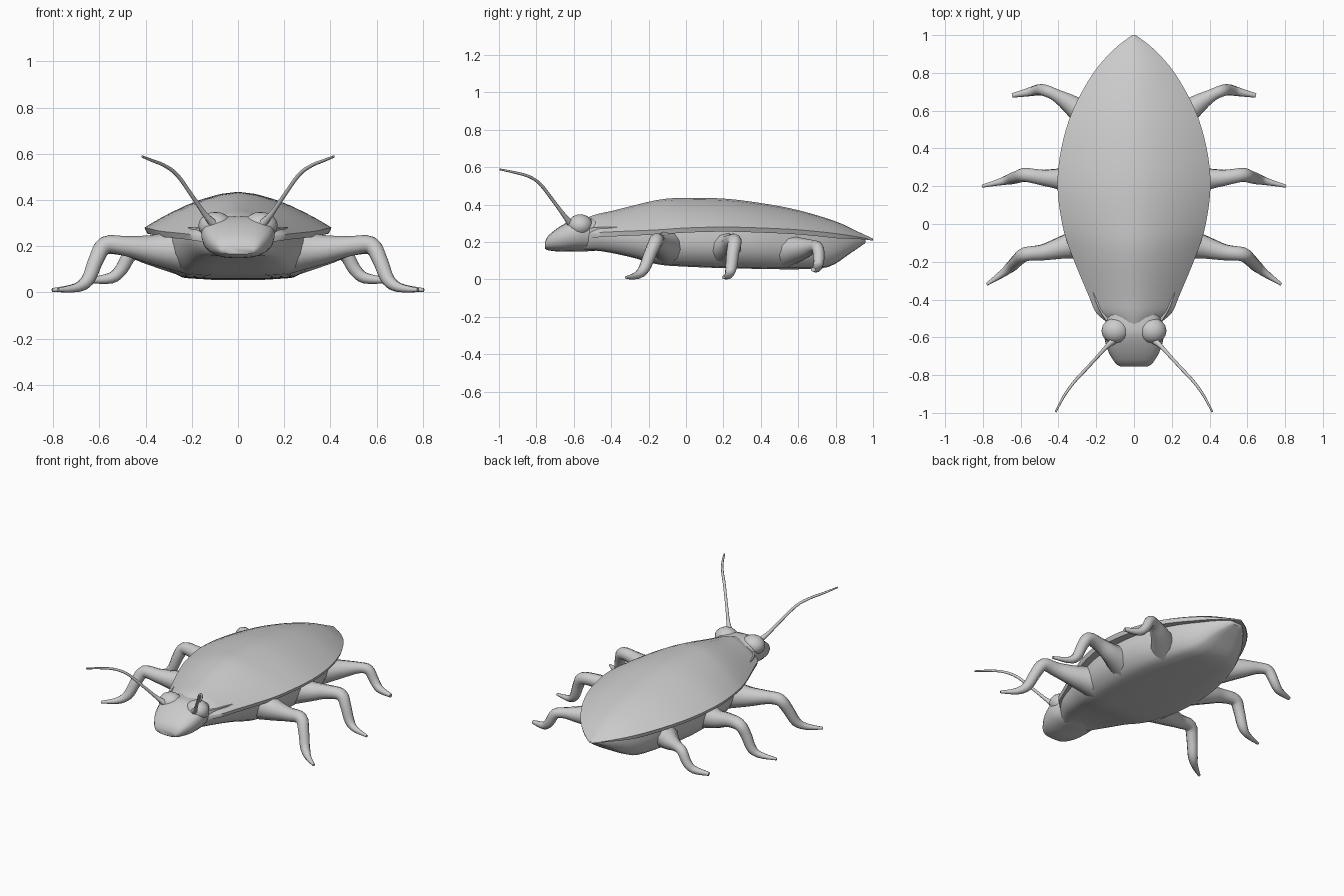
import bpy, bmesh, math
from mathutils import Vector

cube = bpy.data.objects.get("Cube")
if cube:
    bpy.data.objects.remove(cube)

grey = bpy.data.materials.new("shell_grey")
grey.use_nodes = True
colour = (0.6, 0.6, 0.6, 1)
grey.diffuse_color = colour
grey.node_tree.nodes["Principled BSDF"].inputs["Base Color"].default_value = colour


def smooth(rows, steps):
    """Pass a smooth path through rows of numbers."""
    rows = [Vector(r) for r in rows]
    out = []
    for i in range(len(rows) - 1):
        a, b = rows[i], rows[i + 1]
        before, after = rows[max(i - 1, 0)], rows[min(i + 2, len(rows) - 1)]
        for s in range(steps):
            t = s / steps
            ta, tb = (b - before) / 2, (after - a) / 2
            out.append(a * (2*t**3 - 3*t*t + 1) + ta * (t**3 - 2*t*t + t)
                       + b * (3*t*t - 2*t**3) + tb * (t**3 - t*t))
    return out + [rows[-1]]


def skin(name, rings, angle=50):
    """Join equal rings of points into a closed smooth surface."""
    bm = bmesh.new()
    loops = [[bm.verts.new(p) for p in ring] for ring in rings]
    n = len(loops[0])
    for a, b in zip(loops, loops[1:]):
        for i in range(n):
            j = (i + 1) % n
            bm.faces.new((a[i], a[j], b[j], b[i]))
    bm.faces.new(loops[0])
    bm.faces.new(loops[-1])
    bmesh.ops.recalc_face_normals(bm, faces=bm.faces[:])
    mesh = bpy.data.meshes.new(name)
    bm.to_mesh(mesh)
    bm.free()
    mesh.materials.append(grey)
    obj = bpy.data.objects.new(name, mesh)
    bpy.context.collection.objects.link(obj)
    bpy.ops.object.select_all(action='DESELECT')
    obj.select_set(True)
    bpy.context.view_layer.objects.active = obj
    bpy.ops.object.shade_smooth_by_angle(angle=math.radians(angle))
    return obj


def tube(name, stations, sides, side):
    """Round limb through (x, y, z, radius) stations, mirrored by side."""
    path = smooth(stations, 4)
    rings = []
    for i, p in enumerate(path):
        d = (path[min(i + 1, len(path) - 1)] - path[max(i - 1, 0)]).xyz.normalized()
        u = d.cross(Vector((0.35, -1, 0))).normalized()
        v = d.cross(u)
        ring = []
        for k in range(sides):
            a = math.tau * k / sides
            q = p.xyz + (u * math.cos(a) + v * math.sin(a)) * p.w
            ring.append((q.x * side, q.y, max(q.z, 0)))
        rings.append(ring)
    return skin(name, rings)


# Wing shell: y, half width, rim height, top height
shell = smooth([
    (-0.53, 0.13, 0.24, 0.33), (-0.47, 0.20, 0.25, 0.35),
    (-0.38, 0.24, 0.255, 0.37), (-0.15, 0.335, 0.265, 0.425),
    (0, 0.38, 0.275, 0.435), (0.2, 0.405, 0.28, 0.432),
    (0.4, 0.385, 0.275, 0.408), (0.6, 0.325, 0.265, 0.37),
    (0.8, 0.215, 0.245, 0.31), (0.93, 0.1, 0.225, 0.25),
    (1, 0.008, 0.21, 0.218)], 4)
rings = []
for y, w, rim, top in shell:
    ring = []
    for k in range(17):
        u = math.sin(math.pi * (k / 16 - 0.5))
        ring.append((u * w, y, rim + (top - rim) * (1 - abs(u) ** 1.7)))
    # thin lip turned in under the edge
    lip = min(0.025, (top - rim) * 0.4)
    ring += [(w * f, y, rim - lip) for f in (0.97, 0.75, -0.75, -0.97)]
    rings.append(ring)
skin("wing_shell", rings)

# Belly: y, half width, bottom height, top height
belly = smooth([
    (-0.55, 0.12, 0.155, 0.27), (-0.45, 0.19, 0.15, 0.28),
    (-0.3, 0.24, 0.12, 0.28), (-0.15, 0.29, 0.08, 0.28),
    (0, 0.33, 0.068, 0.28), (0.2, 0.345, 0.06, 0.28),
    (0.4, 0.33, 0.056, 0.28), (0.6, 0.27, 0.054, 0.27),
    (0.76, 0.2, 0.066, 0.25), (0.88, 0.12, 0.14, 0.235),
    (0.96, 0.04, 0.195, 0.22)], 4)
outline = [(0.98, 1), (1, 0.65), (0.96, 0.4), (0.85, 0.14), (0.7, 0.03), (0.35, 0)]
outline += [(-x, z) for x, z in reversed(outline)]
skin("belly", [[(w * x, y, low + (high - low) * z) for x, z in outline]
               for y, w, low, high in belly])

# Head: y, half width, bottom height, top height
head = smooth([
    (-0.755, 0.07, 0.165, 0.195), (-0.735, 0.1, 0.155, 0.235),
    (-0.67, 0.138, 0.148, 0.285), (-0.59, 0.158, 0.15, 0.325),
    (-0.53, 0.148, 0.15, 0.33), (-0.46, 0.13, 0.155, 0.325)], 3)
rings = []
for y, w, low, high in head:
    ring = []
    for k in range(20):
        c, s = math.cos(math.tau * k / 20), math.sin(math.tau * k / 20)
        x = math.copysign(abs(c) ** 0.75, c) * (1 + 0.1 * s)
        z = math.copysign(abs(s) ** 0.75, s)
        ring.append((x * w, y, (low + high) / 2 + z * (high - low) / 2))
    rings.append(ring)
skin("head", rings)

# Limb stations: x, y, z, radius
legs = {
    "front": [(0.22, -0.09, 0.18, 0.1), (0.36, -0.12, 0.185, 0.066),
              (0.48, -0.15, 0.2, 0.044), (0.575, -0.16, 0.205, 0.038),
              (0.615, -0.19, 0.14, 0.034), (0.65, -0.225, 0.055, 0.03),
              (0.70, -0.265, 0.02, 0.02), (0.78, -0.32, 0.01, 0.008)],
    "middle": [(0.24, 0.2, 0.17, 0.1), (0.38, 0.235, 0.18, 0.062),
               (0.48, 0.245, 0.2, 0.044), (0.575, 0.26, 0.2, 0.038),
               (0.615, 0.25, 0.14, 0.034), (0.65, 0.24, 0.055, 0.03),
               (0.70, 0.225, 0.02, 0.02), (0.805, 0.2, 0.01, 0.008)],
    "rear": [(0.2, 0.53, 0.15, 0.09), (0.33, 0.63, 0.165, 0.055),
             (0.41, 0.68, 0.175, 0.035), (0.465, 0.705, 0.165, 0.032),
             (0.505, 0.71, 0.1, 0.029), (0.55, 0.70, 0.062, 0.024),
             (0.645, 0.68, 0.052, 0.012)],
}
antenna = [(0.1, -0.61, 0.29, 0.022), (0.145, -0.65, 0.34, 0.012),
           (0.2, -0.71, 0.42, 0.009), (0.265, -0.78, 0.51, 0.009),
           (0.32, -0.84, 0.55, 0.008), (0.37, -0.91, 0.57, 0.007),
           (0.415, -0.995, 0.588, 0.005)]
for side, word in ((1, "left"), (-1, "right")):
    for place, stations in legs.items():
        tube(f"{place}_leg_{word}", stations, 10, side)
    tube(f"antenna_{word}", antenna, 8, side)

    # Eye bulge on top of the head
    bpy.ops.mesh.primitive_uv_sphere_add(segments=16, ring_count=10, radius=1,
                                         location=(side * 0.098, -0.565, 0.288))
    eye = bpy.context.object
    eye.name = f"eye_{word}"
    eye.scale = (0.074, 0.068, 0.06)
    eye.data.materials.append(grey)
    bpy.ops.object.shade_smooth_by_angle(angle=math.radians(50))
